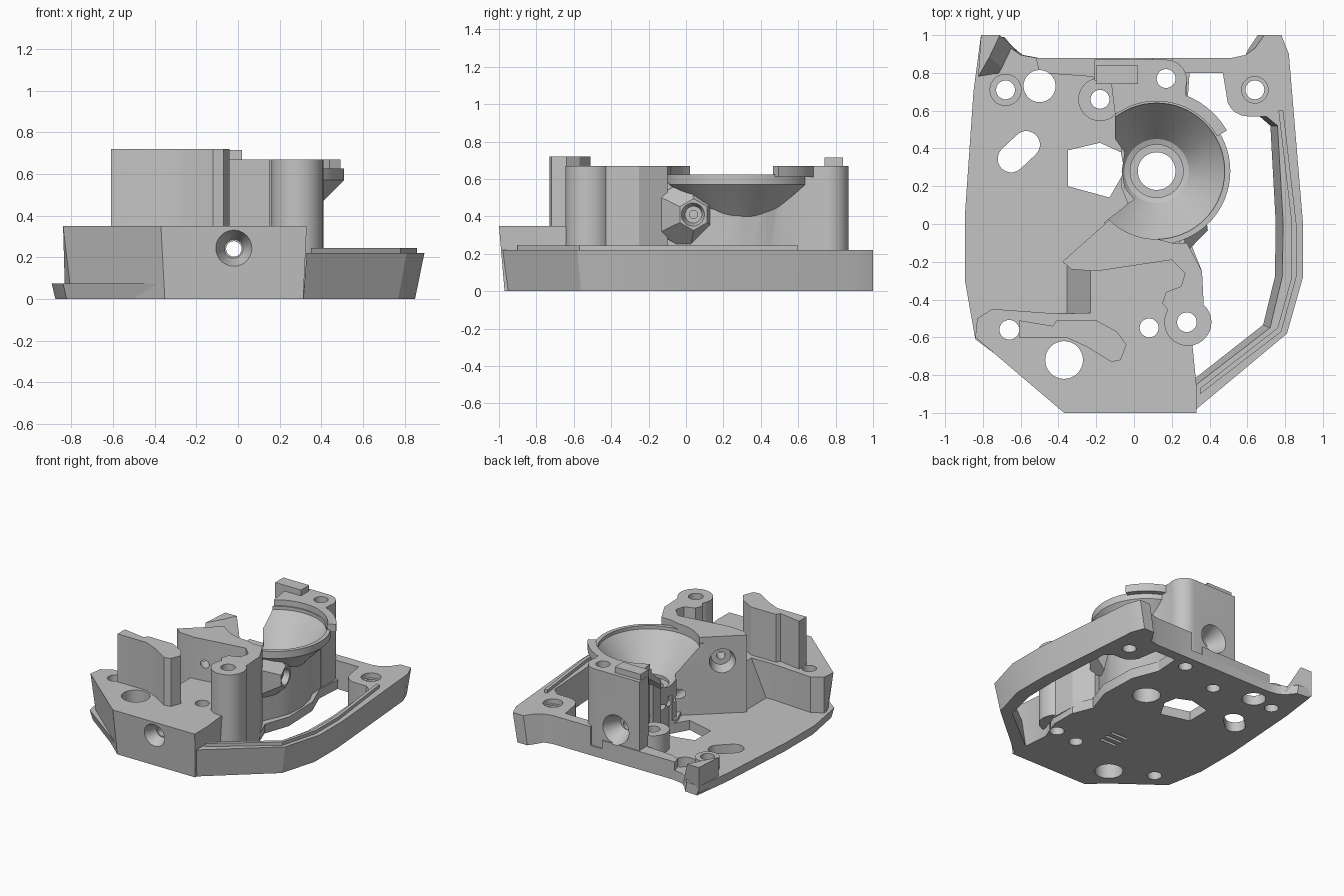
import bpy, bmesh, math
from math import cos, sin, pi, radians
from mathutils import Matrix, Vector

cube = bpy.data.objects.get("Cube")
if cube:
    bpy.data.objects.remove(cube, do_unlink=True)

grey = bpy.data.materials.new("matte_grey")
grey.use_nodes = True
COLOR = (0.55, 0.55, 0.55, 1)
grey.diffuse_color = COLOR
grey.node_tree.nodes["Principled BSDF"].inputs["Base Color"].default_value = COLOR


def make(name, bm):
    bmesh.ops.recalc_face_normals(bm, faces=bm.faces)
    me = bpy.data.meshes.new(name)
    bm.to_mesh(me)
    bm.free()
    me.materials.append(grey)
    ob = bpy.data.objects.new(name, me)
    bpy.context.collection.objects.link(ob)
    return ob


def prism(name, pts, z0, z1, lower=lambda x, y: (x, y)):
    """Extruded outline; lower moves the bottom outline to give a draft."""
    bm = bmesh.new()
    bot = [bm.verts.new((*lower(x, y), z0)) for x, y in pts]
    top = [bm.verts.new((x, y, z1)) for x, y in pts]
    bm.faces.new(bot)
    bm.faces.new(top)
    for i in range(len(pts)):
        j = (i + 1) % len(pts)
        bm.faces.new((bot[i], bot[j], top[j], top[i]))
    return make(name, bm)


def arc(cx, cy, r, a0, a1, n=10):
    return [(cx + r * cos(radians(a0 + (a1 - a0) * i / n)),
             cy + r * sin(radians(a0 + (a1 - a0) * i / n))) for i in range(n + 1)]


def rod(name, x, y, r, z0, z1):
    return prism(name, arc(x, y, r, 0, 348.75, 31), z0, z1)


def cone(name, start, end, r0, r1, sides=32):
    a, b = Vector(start), Vector(end)
    bm = bmesh.new()
    rot = (b - a).to_track_quat('Z', 'Y').to_matrix().to_4x4()
    bmesh.ops.create_cone(bm, cap_ends=True, segments=sides, radius1=r0, radius2=r1,
                          depth=(b - a).length,
                          matrix=Matrix.Translation((a + b) / 2) @ rot)
    return make(name, bm)


def revolve(name, profile, x, y, n=64):
    """Solid of revolution with flat end caps."""
    bm = bmesh.new()
    rings = [[bm.verts.new((x + r * cos(2 * pi * i / n), y + r * sin(2 * pi * i / n), z))
              for i in range(n)] for r, z in profile]
    for lo, hi in zip(rings, rings[1:]):
        for i in range(n):
            j = (i + 1) % n
            bm.faces.new((lo[i], lo[j], hi[j], hi[i]))
    bm.faces.new(rings[0])
    bm.faces.new(rings[-1])
    return make(name, bm)


BX, BY = 0.12, 0.28      # bowl centre
draft = lambda x, y: (x * 0.95, y * 0.97) if y < -0.5 else (x * (0.95 if x > 0.6 else 1), y)
parts = []

# Thin floor on the right-hand half, reaching under the core
floor = [(-0.81, 1), (-0.7, 0.99), (-0.65, 0.93), (-0.6, 0.895), (-0.52, 0.88), (0.3, 0.88), (0.28, 0.6),
         (0.36, 0.4), (0.37, 0.1), (0.3, -0.1), (0.36, -0.25), (0.3, -0.65), (0.32, -0.97),
         (-0.36, -0.97), (-0.84, -0.61), (-0.895, -0.3), (-0.895, 0.05), (-0.85, 0.7)]
parts.append(prism("floor_plate", floor, 0, 0.075,
                   lambda x, y: (x * 0.98, y * (0.98 if y < -0.5 else 1))))

# Raised front block, its inner edge sloping down to the floor
front = [(-0.84, -0.6), (-0.37, -1), (0.33, -1), (0.33, -0.85), (0.31, -0.65), (0.36, -0.45),
         (0.36, -0.25), (0.27, -0.15), (-0.23, -0.2), (-0.23, -0.47), (-0.4, -0.475),
         (-0.75, -0.45), (-0.83, -0.5)]
parts.append(prism("front_block", front, 0, 0.35,
                   lambda x, y: (-0.39, y) if x == -0.23 else draft(x, y)))

# Open side rim with bolt lug, ear and back strip
outer = [(0.33, -0.98), (0.81, -0.58), (0.895, -0.28), (0.895, 0.0), (0.82, 0.9), (0.78, 1),
         (0.69, 1), (0.64, 0.93), (0.59, 0.895), (0.52, 0.88), (0.2, 0.88), (0.2, 0.8)]
inner = [(0.47, 0.8)] + arc(0.6, 0.68, 0.11, 180, 270, 5) + [(0.7, 0.57)] + \
        [(0.76, 0.52), (0.79, 0), (0.785, -0.28), (0.72, -0.55), (0.33, -0.85)]
parts.append(prism("side_rim", outer + inner, 0, 0.22, draft))
lip = [(0.35, -0.9), (0.78, -0.57), (0.86, -0.28), (0.86, 0), (0.79, 0.6),
       (0.765, 0.6), (0.835, 0), (0.835, -0.28), (0.76, -0.55), (0.35, -0.87)]
parts.append(prism("rim_lip", lip, 0.2, 0.245))

# Back corner ear falling inward, bolt bosses and low back wall
ear = [(-0.81, 1), (-0.71, 1), (-0.765, 0.885), (-0.825, 0.78)]
parts.append(prism("corner_ear", ear, 0.02, 0.22,
                   lambda x, y: (x + 0.09, y - 0.08) if -0.8 < x else (x, y)))
parts.append(rod("corner_boss", -0.68, 0.71, 0.085, 0, 0.16))
parts.append(rod("inner_boss", -0.18, 0.66, 0.115, 0, 0.22))
parts.append(prism("back_step", [(-0.5, 0.8), (-0.22, 0.78), (-0.1, 0.6), (0.1, 0.6), (0.1, 0.88),
                                 (-0.52, 0.88)], 0, 0.14))

# Upright web with the tall bolt post
web = [(-0.38, -0.2), (-0.02, 0.12), (0.05, -0.06), (0.2, -0.1), (0.28, -0.1), (0.36, -0.25),
       (0.37, -0.45), (0.2, -0.48), (0.15, -0.42), (0.17, -0.36), (0.25, -0.33), (0.27, -0.26),
       (0.2, -0.19), (0.0, -0.22), (-0.2, -0.25), (-0.33, -0.24)]
parts.append(prism("upright_web", web, 0.05, 0.67))
parts.append(rod("front_post", 0.285, -0.52, 0.125, 0.06, 0.67))
fence = [(-0.61, -0.51), (-0.43, -0.54), (-0.41, -0.51), (-0.2, -0.51), (-0.09, -0.57), (-0.04, -0.64),
         (-0.07, -0.72), (-0.12, -0.73), (-0.25, -0.65), (-0.36, -0.6), (-0.61, -0.6)]
parts.append(prism("front_fence", fence, 0.3, 0.72))

# Core under the bowl, and the bowl itself
core = prism("bowl_core", [(-0.03, 0.1), (0.1, -0.1), (0.24, -0.1), (0.31, 0.05), (0.345, 0.15),
                           (0.35, 0.28), (0.32, 0.42), (0.285, 0.5), (0.275, 0.62), (0.28, 0.75),
                           (0.1, 0.7), (-0.07, 0.5), (-0.07, 0.2)], 0, 0.58)
bowl = revolve("bowl", [(0.19, 0.01), (0.19, 0.36), (0.28, 0.46), (0.39, 0.57), (0.39, 0.625)], BX, BY)
collar = prism("bowl_collar", arc(BX, BY, 0.43, 30, 100) + arc(BX, BY, 0.37, 100, 30), 0.61, 0.67)
parts += [core, bowl, collar]

# Back tower with locating tab
tower = [(-0.21, 0.87), (-0.21, 0.76), (-0.12, 0.74), (-0.1, 0.58)] + \
        arc(BX, BY, 0.37, 125, 65) + arc(0.17, 0.76, 0.11, -20, 90)
parts.append(prism("back_tower", tower, 0, 0.67))
parts.append(prism("tower_tab", [(-0.2, 0.74), (0.02, 0.74), (0.02, 0.84), (-0.2, 0.84)], 0.6, 0.715))

# Faceted side boss
parts.append(cone("side_boss", (0.25, 0.02, 0.41), (0.38, 0.04, 0.41), 0.2, 0.085, 6))

# Cutters: vertical bolt holes
cutters = [rod("cut", x, y, r, -0.1, 1) for x, y, r in [
    (-0.68, 0.71, 0.05), (-0.5, 0.73, 0.085), (-0.18, 0.66, 0.05), (0.17, 0.77, 0.05),
    (0.64, 0.71, 0.05), (-0.66, -0.56, 0.052), (-0.37, -0.72, 0.1), (0.08, -0.55, 0.05),
    (0.28, -0.52, 0.052), (BX, BY, 0.1)]]
cutters.append(rod("cut", 0.64, 0.71, 0.07, 0.18, 0.4))
# Slot and faceted window
cutters.append(prism("cut", arc(-0.57, 0.42, 0.072, -45, 135) + arc(-0.65, 0.345, 0.072, 135, 315), -0.1, 0.3))
cutters.append(prism("cut", [(-0.35, 0.2), (-0.35, 0.39), (-0.18, 0.43), (-0.07, 0.38), (-0.05, 0.28),
                             (-0.13, 0.14)], -0.1, 0.3))
# Lengthwise tunnel, its countersink and the back dimple
cutters.append(cone("cut", (-0.02, -1.2, 0.24), (-0.02, 1.2, 0.24), 0.037, 0.037))
cutters.append(cone("cut", (-0.02, -1.02, 0.24), (-0.02, -0.9, 0.24), 0.1, 0.045))
cutters.append(cone("cut", (-0.01, 0.9, 0.25), (-0.01, 0.74, 0.25), 0.125, 0.05))
# Bowl cavity
cutters.append(revolve("cut", [(0.14, 0.33), (0.14, 0.355), (0.17, 0.365), (0.36, 0.6), (0.36, 0.9)], BX, BY))
# Screw bores in the web and side boss
cutters.append(cone("cut", (-0.3, -0.03, 0.48), (-0.19, -0.155, 0.48), 0.11, 0.07))
cutters.append(cone("cut", (-0.29, -0.04, 0.48), (-0.07, -0.29, 0.48), 0.03, 0.03))
cutters.append(cone("cut", (0.39, 0.04, 0.41), (0.33, 0.04, 0.41), 0.065, 0.045))
cutters.append(cone("cut", (0.39, 0.04, 0.41), (0.28, 0.04, 0.41), 0.022, 0.022))
# Shallow slots underneath
for i in range(3):
    y = -0.42 + i * 0.06
    cutters.append(prism("cut", [(-0.18, y), (-0.03, y), (-0.03, y + 0.025), (-0.18, y + 0.025)], -0.05, 0.03))
# Clearance that opens the bowl on one side
clear = prism("cut", [(-0.5, 0.62), (-0.1, 0.62), (-0.1, 0.45), (-0.05, 0.38), (-0.065, 0.28),
                      (-0.05, 0.19), (0.0, 0.13), (-0.17, 0.0), (-0.5, 0.0)], 0.1, 0.9)


def overlaps(a, b):
    box = lambda o: [(min(v.co[k] for v in o.data.vertices), max(v.co[k] for v in o.data.vertices)) for k in range(3)]
    return all(p[0] < q[1] and q[0] < p[1] for p, q in zip(box(a), box(b)))


# Carve every part, then smooth the round faces and keep edges sharp
for ob in parts:
    for c in cutters + ([clear] if ob in (bowl, core) else []):
        if overlaps(ob, c):
            m = ob.modifiers.new("carve", 'BOOLEAN')
            m.object, m.operation, m.solver = c, 'DIFFERENCE', 'EXACT'
    bpy.context.view_layer.update()
    baked = bpy.data.meshes.new_from_object(ob.evaluated_get(bpy.context.evaluated_depsgraph_get()))
    ob.modifiers.clear()
    ob.data = baked
    bm = bmesh.new()
    bm.from_mesh(baked)
    for f in bm.faces:
        f.smooth = True
        f.material_index = 0
    for e in bm.edges:
        e.smooth = len(e.link_faces) == 2 and e.calc_face_angle(pi) < radians(25)
    bm.to_mesh(baked)
    bm.free()
for c in cutters + [clear]:
    bpy.data.objects.remove(c, do_unlink=True)
